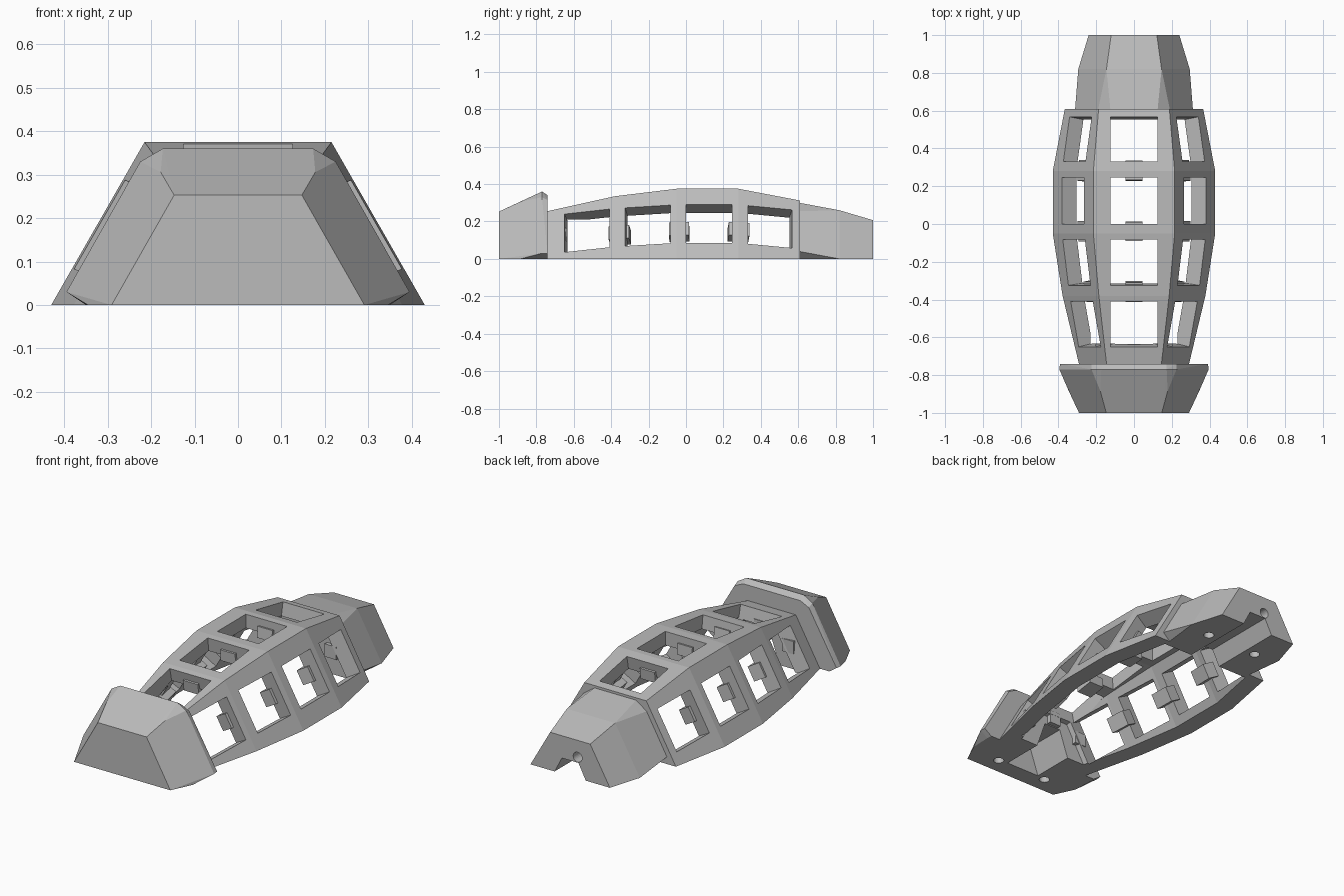
import bpy, bmesh
from mathutils import Vector

cube = bpy.data.objects.get("Cube")
if cube:
    bpy.data.objects.remove(cube, do_unlink=True)

grey = bpy.data.materials.new("plain_grey")
grey.use_nodes = True
grey.diffuse_color = (0.5, 0.5, 0.5, 1)
for node in grey.node_tree.nodes:
    if node.type == "BSDF_PRINCIPLED":
        node.inputs["Base Color"].default_value = (0.5, 0.5, 0.5, 1)

SLOPE = 0.573          # sideways lean of the walls per unit of height
# body stations: y, half width at the floor, height
STATIONS = [(-0.755, 0.288, 0.252), (-0.38, 0.378, 0.335), (-0.05, 0.43, 0.375),
            (0.28, 0.43, 0.375), (0.61, 0.366, 0.312)]


def section(y):
    """Half width and height of the body at y."""
    for (y0, b0, h0), (y1, b1, h1) in zip(STATIONS, STATIONS[1:]):
        if y <= y1:
            f = (y - y0) / (y1 - y0)
            return b0 + f * (b1 - b0), h0 + f * (h1 - h0)
    return STATIONS[-1][1:]


def add_object(name, bm):
    bmesh.ops.recalc_face_normals(bm, faces=bm.faces)
    mesh = bpy.data.meshes.new(name)
    bm.to_mesh(mesh)
    bm.free()
    mesh.materials.append(grey)
    obj = bpy.data.objects.new(name, mesh)
    bpy.context.collection.objects.link(obj)
    return obj


def loft(name, rings):
    bm = bmesh.new()
    loops = [[bm.verts.new(p) for p in ring] for ring in rings]
    n = len(loops[0])
    for a, b in zip(loops, loops[1:]):
        for i in range(n):
            bm.faces.new((a[i], a[(i + 1) % n], b[(i + 1) % n], b[i]))
    bm.faces.new(loops[0])
    bm.faces.new(loops[-1])
    return add_object(name, bm)


def mirrored_hull(name, points):
    bm = bmesh.new()
    for x, y, z in points:
        for side in (-1, 1):
            bm.verts.new((side * x, y, z))
    bmesh.ops.convex_hull(bm, input=bm.verts)
    bmesh.ops.delete(bm, geom=[v for v in bm.verts if not v.link_faces], context="VERTS")
    bmesh.ops.dissolve_limit(bm, angle_limit=0.015, verts=bm.verts, edges=bm.edges)
    return add_object(name, bm)


def cut(target, cutter, keep=False):
    mod = target.modifiers.new("cut", "BOOLEAN")
    mod.operation = "DIFFERENCE"
    mod.solver = "EXACT"
    mod.object = cutter
    bpy.context.view_layer.objects.active = target
    bpy.ops.object.modifier_apply(modifier=mod.name)
    if not keep:
        bpy.data.objects.remove(cutter, do_unlink=True)


def slab(name, quad, outward, inward):
    """Block made by pushing a panel quad both ways along its normal."""
    q = [Vector(p) for p in quad]
    n = (q[1] - q[0]).cross(q[3] - q[0]).normalized()
    if n.z < 0:
        n = -n
    return loft(name, [[p + n * outward for p in q], [p - n * inward for p in q]])


def trapezoid(y, b, h, z0=0.0):
    return [(-(b - SLOPE * z0), y, z0), (b - SLOPE * z0, y, z0),
            (b - SLOPE * h, y, h), (-(b - SLOPE * h), y, h)]


def side_quad(side, y0, y1, reach):
    pts = []
    for y, s in ((y0, -1), (y1, -1), (y1, 1), (y0, 1)):
        b, h = section(y)
        z = h / 2 + s * reach
        pts.append((side * (b - SLOPE * z), y, z))
    return pts


def top_quad(y0, y1, half):
    return [(-half, y0, section(y0)[1]), (half, y0, section(y0)[1]),
            (half, y1, section(y1)[1]), (-half, y1, section(y1)[1])]


def bore(target, centre, along_y=False):
    bm = bmesh.new()
    bmesh.ops.create_cone(bm, cap_ends=True, segments=24, radius1=0.027,
                          radius2=0.027, depth=0.2)
    for v in bm.verts:
        x, y, z = v.co
        v.co = Vector((x, z, y) if along_y else (x, y, z)) + Vector(centre)
    cut(target, add_object("bore_cutter", bm))


# Body shell with open underside and closed ends
body = loft("body_frame", [trapezoid(*s) for s in STATIONS])
inner = []
for y in [-0.66] + [s[0] for s in STATIONS[1:-1]] + [0.575]:
    b, h = section(y)
    inner.append(trapezoid(y, b - 0.1, h - 0.075, -0.1))
cut(body, loft("hollow_cutter", inner))

# Window openings on the top and both sides
WINDOWS = [(-0.65, -0.41), (-0.325, -0.083), (0.0, 0.246), (0.332, 0.567)]
for y0, y1 in WINDOWS:
    cut(body, slab("window_cutter", top_quad(y0, y1, 0.125), 0.1, 0.12))
    for side in (-1, 1):
        cut(body, slab("window_cutter", side_quad(side, y0, y1, 0.102), 0.1, 0.105))

# Front cap: flared block with clipped rear corners
cap = mirrored_hull("front_cap", [
    (0.291, -1, 0), (0.147, -1, 0.253),
    (0.345, -0.885, 0), (0.178, -0.885, 0.306),
    (0.35, -0.77, 0), (0.395, -0.77, 0.03), (0.225, -0.77, 0.33), (0.173, -0.77, 0.36),
    (0.348, -0.74, 0), (0.392, -0.74, 0.03), (0.225, -0.74, 0.315), (0.173, -0.74, 0.34)])

# Tail block: tapering, with clipped corners where it meets the body
tail = mirrored_hull("tail_block", [
    (0.24, 1, 0), (0.121, 1, 0.207),
    (0.295, 0.82, 0), (0.146, 0.82, 0.26),
    (0.27, 0.605, 0), (0.312, 0.605, 0.04), (0.19, 0.605, 0.255), (0.125, 0.605, 0.3)])

# Cable channels under the cap and the tail
for part, y0, y1, top in ((cap, -0.9, -0.62, 0.15), (tail, 0.55, 1.1, 0.085)):
    channel = loft("channel_cutter", [
        [(-0.12, y, -0.05), (0.12, y, -0.05), (0.05, y, top), (-0.05, y, top)]
        for y in (y0, y1)])
    cut(part, channel, keep=True)
    cut(body, channel)

# Screw holes and the port in the tail
for x in (-0.155, 0.155):
    bore(cap, (x, -0.91, 0))
    bore(tail, (x, 0.79, 0))
bore(tail, (-0.045, 1, 0.115), along_y=True)

# Clip blocks on the inside of each rib
ribs = [(a[1], b[0]) for a, b in zip(WINDOWS, WINDOWS[1:])]
for i, (y0, y1) in enumerate(ribs, 1):
    for side, label in ((-1, "right"), (1, "left")):
        slab(f"{label}_clip_{i}", side_quad(side, y0 - 0.012, y1 + 0.012, 0.035), -0.05, 0.12)
    slab(f"top_clip_{i}", top_quad(y0 - 0.008, y1 + 0.008, 0.045), -0.04, 0.1)

# Clip blocks on the end walls
for name, y0, y1 in (("front_wall_clip", -0.68, -0.635), ("rear_wall_clip", 0.555, 0.59)):
    for x, z in ((-0.17, 0.13), (0.0, 0.19), (0.17, 0.13)):
        loft(name, [[(x - 0.035, y, z - 0.035), (x + 0.035, y, z - 0.035),
                     (x + 0.035, y, z + 0.035), (x - 0.035, y, z + 0.035)] for y in (y0, y1)])
